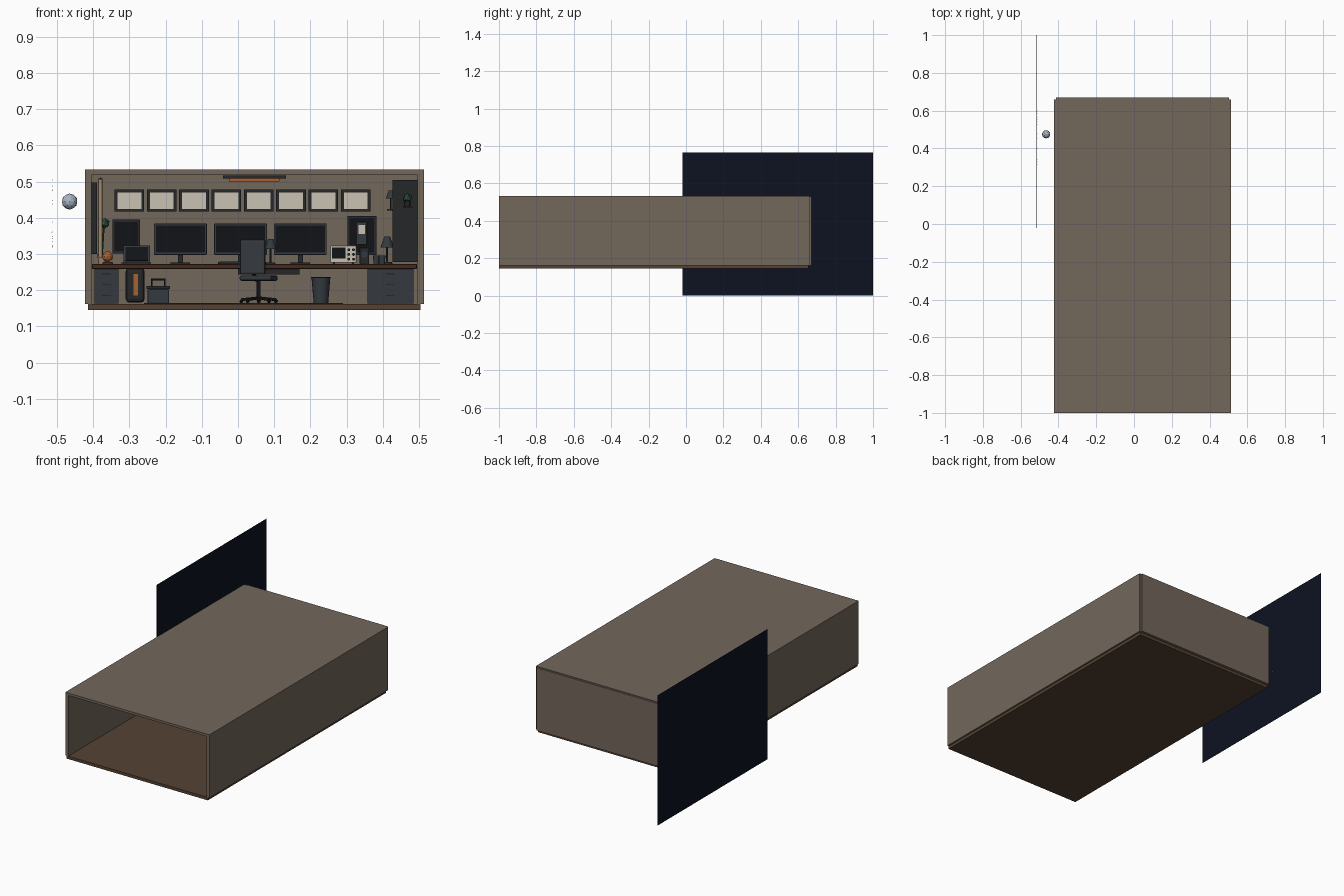
import bpy, math, random
from mathutils import Vector

if "Cube" in bpy.data.objects:
    bpy.data.objects.remove(bpy.data.objects["Cube"])

random.seed(4)

def mat(name, r, g, b):
    m = bpy.data.materials.new(name)
    m.diffuse_color = (r, g, b, 1)
    m.use_nodes = True
    m.node_tree.nodes["Principled BSDF"].inputs["Base Color"].default_value = m.diffuse_color
    return m

WALL = mat("wall", .17, .135, .105)
FLOOR = mat("floor", .09, .055, .033)
WOOD = mat("wood", .06, .022, .012)
DARK = mat("dark", .018, .02, .023)
SLATE = mat("slate", .035, .042, .05)
BLACK = mat("screen", .006, .007, .009)
PAPER = mat("paper", .58, .54, .45)
ORANGE = mat("orange", .4, .12, .03)
GREEN = mat("green", .03, .1, .06)
TAN = mat("tan", .35, .25, .15)
NIGHT = mat("night", .004, .006, .016)
MOON = mat("moonlight", .4, .46, .56)

def finish(name, m):
    o = bpy.context.object
    o.name = name
    o.data.materials.append(m)
    return o

def box(name, x0, x1, y0, y1, z0, z1, m, bevel=0):
    bpy.ops.mesh.primitive_cube_add(size=1, location=((x0+x1)/2, (y0+y1)/2, (z0+z1)/2))
    o = finish(name, m)
    o.scale = (x1-x0, y1-y0, z1-z0)
    bpy.ops.object.transform_apply(location=False, rotation=False, scale=True)
    if bevel:
        b = o.modifiers.new("bevel", 'BEVEL')
        b.width, b.segments = bevel, 2
    return o

def cone(name, x, y, z0, z1, r0, r1, m, n=16):
    bpy.ops.mesh.primitive_cone_add(vertices=n, radius1=r0, radius2=r1, depth=z1-z0,
                                    location=(x, y, (z0+z1)/2))
    o = finish(name, m)
    bpy.ops.object.shade_smooth_by_angle()
    return o

def rod(name, a, b, r, m):
    a, b = Vector(a), Vector(b)
    bpy.ops.mesh.primitive_cylinder_add(vertices=10, radius=r, depth=(b-a).length, location=(a+b)/2)
    o = finish(name, m)
    o.rotation_euler = (b-a).to_track_quat('Z', 'Y').to_euler()
    return o

def ball(name, x, y, z, r, m, sub=2):
    bpy.ops.mesh.primitive_ico_sphere_add(subdivisions=sub, radius=r, location=(x, y, z))
    return finish(name, m)

# Room shell: open at the front, window opening in the left wall
box("floor", -.414, .504, -1, .655, .145, .162, FLOOR)
left = box("left_wall", -.423, -.404, -1, .66, .162, .533, WALL)
box("right_wall", .495, .514, -1, .66, .162, .533, WALL)
box("ceiling", -.423, .514, -1, .66, .519, .533, WALL)
box("back_wall", -.414, .504, .655, .671, .162, .53, WALL)
cut = box("window_cutter", -.5, -.35, .38, .57, .31, .485, WALL)
cut.hide_render = True
cut.hide_set(True)
bo = left.modifiers.new("window", 'BOOLEAN')
bo.object, bo.solver = cut, 'EXACT'

# Window frame and curtains
for y in (.373, .469, .57):
    box("window_upright", -.41, -.39, y, y+.011, .30, .497, DARK)
for z in (.30, .39, .485):
    box("window_rail", -.41, -.39, .373, .581, z, z+.011, DARK)
for y in (.33, .585):
    box("curtain", -.386, -.374, y, y+.04, .29, .51, TAN, .003)
rod("curtain_rod", (-.38, .31, .508), (-.38, .64, .508), .003, DARK)

# Night sky panel, moon and stars outside
box("night_sky", -.5155, -.5145, -.02, 1, 0, .765, NIGHT)
ball("moon", -.465, .475, .445, .022, MOON)
for i in range(14):
    ball("star", -.513, random.uniform(.25, .63), random.uniform(.3, .52), .0015, MOON, 1)

# Desk
box("desk_top", -.403, .494, .53, .654, .259, .272, WOOD, .002)
box("desk_drawer", 0, .17, .545, .64, .243, .259, DARK)
for x0, x1 in ((-.396, -.33), (.357, .484)):
    box("pedestal", x0, x1, .545, .645, .164, .259, SLATE)
    for i in range(3):
        z = .168 + i*.03
        box("pedestal_drawer", x0+.004, x1-.004, .542, .545, z, z+.027, SLATE)
        box("drawer_handle", (x0+x1)/2-.012, (x0+x1)/2+.012, .539, .542, z+.016, z+.019, DARK)

# Framed certificates along the back wall
for i in range(8):
    x = -.3 + i*.0893
    box("picture_frame", x-.041, x+.041, .646, .655, .417, .478, DARK)
    box("picture_sheet", x-.033, x+.033, .644, .647, .425, .470, PAPER)

# Chalkboard and wall-mounted device frame
for name, x0, x1, z0, z1 in (("chalkboard", -.347, -.27, .302, .395), ("device_frame", .302, .382, .298, .405)):
    box(name, x0, x1, .645, .655, z0, z1, DARK)
    box(name + "_face", x0+.006, x1-.006, .643, .646, z0+.006, z1-.006, BLACK)
box("device_body", .328, .356, .638, .644, .325, .388, SLATE, .003)
box("device_display", .333, .351, .636, .639, .355, .38, PAPER)

# Light bar on the ceiling
box("light_bar", -.041, .132, .60, .64, .508, .517, DARK)
box("light_glow", -.025, .115, .605, .635, .501, .508, ORANGE)

# Monitors
for x in (-.159, .007, .172):
    box("monitor", x-.073, x+.073, .612, .622, .298, .384, SLATE, .002)
    box("monitor_screen", x-.068, x+.068, .610, .613, .304, .379, BLACK)
    box("monitor_neck", x-.007, x+.007, .622, .63, .274, .34, DARK)
    box("monitor_foot", x-.027, x+.027, .604, .64, .272, .276, DARK)

# Keyboard, mouse, laptop
box("keyboard", -.055, .05, .545, .578, .272, .278, DARK, .001)
for r in range(3):
    box("key_row", -.051, .046, .549+r*.009, .556+r*.009, .278, .280, SLATE)
box("mouse", .066, .078, .55, .57, .272, .279, DARK, .002)
box("laptop_base", -.322, -.24, .545, .60, .272, .276, SLATE)
lid = box("laptop_lid", -.316, -.243, .602, .606, .276, .324, SLATE)
scr = box("laptop_screen", -.311, -.248, .600, .603, .281, .319, BLACK)
for o in (lid, scr):
    o.rotation_euler.x = math.radians(-12)

# Measuring instrument
box("instrument", .255, .327, .565, .625, .276, .323, PAPER, .002)
box("instrument_screen", .260, .297, .562, .566, .288, .318, BLACK)
for i in range(6):
    x, z = .306 + (i % 2)*.013, .286 + (i//2)*.013
    rod("instrument_knob", (x, .566, z), (x, .559, z), .004, DARK)
for x in (.262, .315):
    box("instrument_foot", x, x+.006, .57, .62, .272, .276, DARK)

# Desk lamps
def lamp(x, y, z, s):
    cone("lamp_base", x, y, z, z+.005*s, .014*s, .012*s, DARK)
    rod("lamp_stem", (x, y, z), (x, y, z+.05*s), .0025*s, DARK)
    cone("lamp_shade", x, y, z+.042*s, z+.07*s, .017*s, .007*s, SLATE)
lamp(.09, .615, .272, 1)
lamp(.412, .61, .272, 1.1)
lamp(.422, .61, .42, .8)

# Mugs, speaker and pen pot
for x, y in ((.382, .565), (.398, .56)):
    cone("mug", x, y, .272, .296, .008, .009, SLATE)
    rod("mug_handle", (x+.012, y, .278), (x+.012, y, .290), .002, SLATE)
box("speaker", .336, .362, .59, .62, .272, .318, DARK, .002)
rod("speaker_cone", (.349, .59, .299), (.349, .586, .299), .009, SLATE)

# Bookshelf on the right wall
box("shelf_back", .489, .495, .5, .65, .278, .505, DARK)
for y in (.5, .642):
    box("shelf_side", .427, .495, y, y+.008, .278, .505, DARK)
for z in (.278, .35, .425, .497):
    box("shelf_board", .427, .495, .5, .65, z, z+.007, WOOD)
for z in (.285, .357, .432):
    y = .512
    while y < .60:
        w, h = random.uniform(.008, .014), random.uniform(.035, .055)
        box("book", .44, .487, y, y+w, z, z+h, random.choice((SLATE, DARK, SLATE, WOOD)))
        y += w + .001
cone("shelf_pot", .468, .49, .432, .446, .007, .009, DARK)
box("pot_ledge", .455, .482, .478, .502, .427, .432, WOOD)
ball("shelf_plant", .468, .49, .455, .013, GREEN, 1)

# Globe and tall plant at the left
cone("globe_base", -.36, .57, .272, .278, .016, .013, WOOD)
ball("globe", -.36, .57, .293, .015, ORANGE)
cone("plant_pot", -.375, .615, .272, .3, .01, .014, TAN)
rod("plant_stem", (-.375, .615, .3), (-.37, .615, .38), .002, GREEN)
ball("plant_leaves", -.368, .615, .385, .015, GREEN, 1)

# Backpack and toolbox on the floor
box("backpack", -.31, -.258, .535, .58, .166, .262, DARK, .01)
box("backpack_stripe", -.288, -.276, .531, .537, .185, .245, ORANGE)
box("toolbox", -.25, -.19, .54, .60, .163, .203, SLATE, .003)
box("toolbox_lid", -.252, -.188, .538, .602, .203, .212, DARK)
for x in (-.238, -.202):
    rod("toolbox_post", (x, .57, .21), (x, .57, .23), .002, DARK)
rod("toolbox_grip", (-.24, .57, .23), (-.2, .57, .23), .003, DARK)

# Waste bin and floor mat
cone("waste_bin", .229, .57, .164, .235, .02, .026, SLATE, 20)
bpy.ops.mesh.primitive_torus_add(location=(.229, .57, .235), major_radius=.0255, minor_radius=.002,
                                 major_segments=20, minor_segments=6)
finish("bin_rim", DARK)
box("floor_mat", -.26, .29, .38, .62, .162, .165, DARK)

# Swivel chair
cx, cy = .057, .46
seat = box("chair_seat", cx-.046, cx+.046, cy-.043, cy+.043, .226, .241, SLATE, .006)
back = box("chair_back", .005, .077, cy-.056, cy-.042, .243, .34, SLATE, .006)
seat.rotation_euler.z = back.rotation_euler.z = math.radians(-12)
rod("chair_back_bar", (.042, cy-.046, .25), (.05, cy, .228), .005, DARK)
rod("chair_post", (cx, cy, .172), (cx, cy, .228), .006, DARK)
for i in range(5):
    a = math.tau*i/5 + .3
    x, y = cx + .05*math.cos(a), cy + .05*math.sin(a)
    rod("chair_leg", (cx, cy, .179), (x, y, .174), .004, DARK)
    ball("chair_caster", x, y, .170, .006, BLACK, 1)
